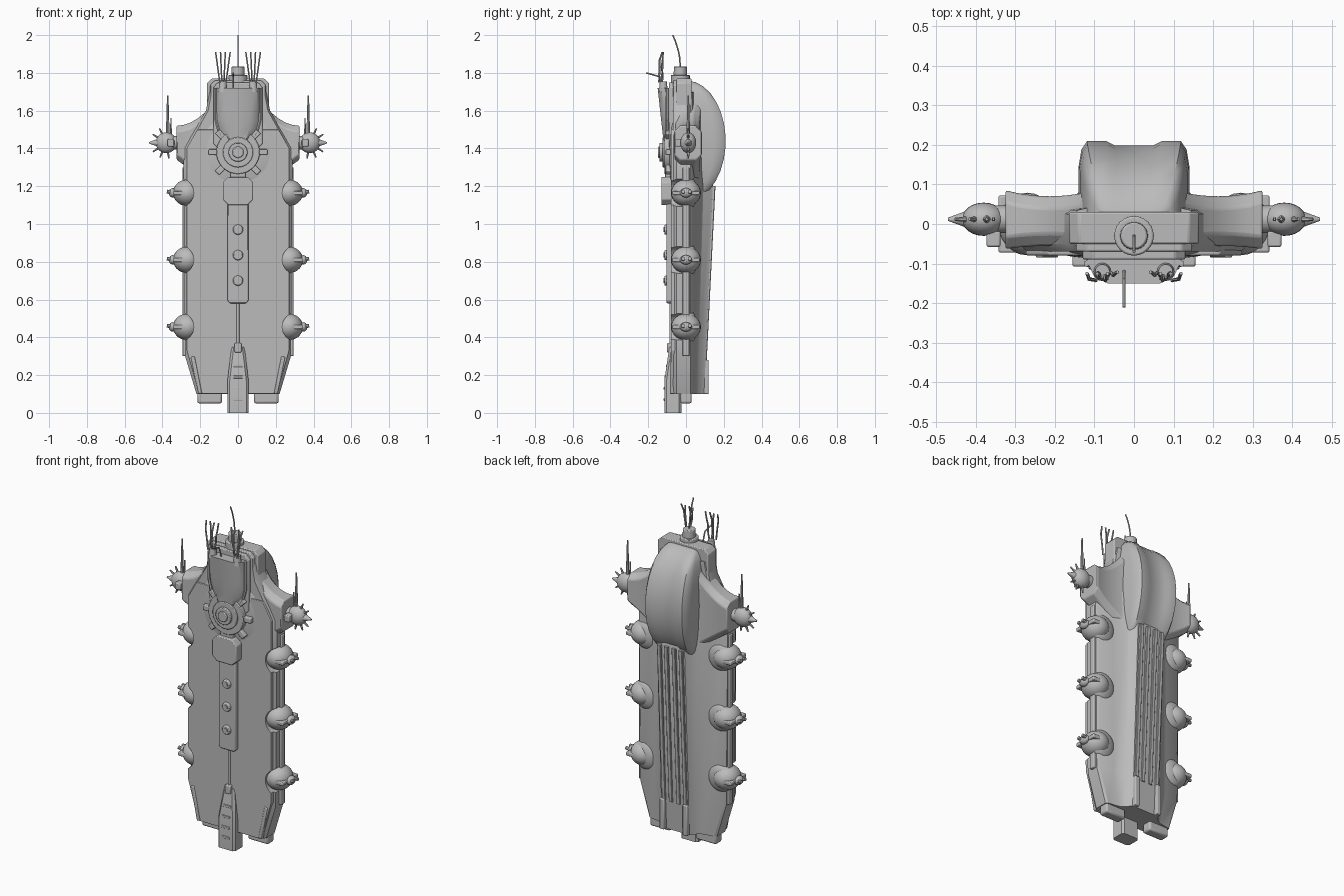
import bpy, bmesh, math, random
from mathutils import Vector, Matrix

if "Cube" in bpy.data.objects:
    bpy.data.objects.remove(bpy.data.objects["Cube"])
random.seed(4)
made = []
OUT, BACK, UP = Vector((1, 0, 0)), Vector((0, 1, 0)), Vector((0, 0, 1))
FRONT = -BACK

hull_grey = bpy.data.materials.new("hull grey")
hull_grey.use_nodes = True
grey = (.5, .5, .5, 1)
hull_grey.diffuse_color = grey
hull_grey.node_tree.nodes["Principled BSDF"].inputs["Base Color"].default_value = grey


def finish(name, bm, bevel=0):
    """Make the object; a part lying wholly on the left gets a mirrored twin."""
    bmesh.ops.recalc_face_normals(bm, faces=bm.faces)
    mesh = bpy.data.meshes.new(name)
    one_sided = min(v.co.x for v in bm.verts) > 0
    bm.to_mesh(mesh)
    bm.free()
    mesh.materials.append(hull_grey)
    part = bpy.data.objects.new(name, mesh)
    bpy.context.collection.objects.link(part)
    if bevel:
        modifier = part.modifiers.new("soft edges", "BEVEL")
        modifier.width, modifier.segments = bevel, 2
        modifier.limit_method = "ANGLE"
    if one_sided:
        part.modifiers.new("other side", "MIRROR")
    made.append(part)
    return part


def loft(name, rings, bevel=0):
    """Skin closed rings of equal point count and cap both ends."""
    bm = bmesh.new()
    loops = [[bm.verts.new(point) for point in ring] for ring in rings]
    for lower, upper in zip(loops, loops[1:]):
        for i in range(len(lower)):
            bm.faces.new((lower[i - 1], lower[i], upper[i], upper[i - 1]))
    bm.faces.new(loops[0])
    bm.faces.new(loops[-1])
    return finish(name, bm, bevel)


def symmetric(half):
    """Close a half outline across the centre plane."""
    return half + [(-x, other) for x, other in reversed(half) if x > 0]


def level(outline, z):
    return [(x, y, z) for x, y in outline]


def chamfered(left, right, low, high, cut):
    """Rectangle with its four corners cut off."""
    return [(left + cut, low), (right - cut, low), (right, low + cut), (right, high - cut),
            (right - cut, high), (left + cut, high), (left, high - cut), (left, low + cut)]


def plate(name, outline, front, back, bevel=.005):
    return loft(name, [[(x, y, z) for x, z in outline] for y in (front, back)], bevel)


def box(name, centre, size, bevel=.005, turn=0):
    bm = bmesh.new()
    place = Matrix.Translation(centre) @ Matrix.Rotation(turn, 4, "Y")
    bmesh.ops.create_cube(bm, size=1, matrix=place @ Matrix.Diagonal((*size, 1)))
    finish(name, bm, bevel)


def rod(name, start, direction, length, radius, tip=None, sides=16, bevel=0):
    """Cylinder or cone growing from a point along a direction."""
    turn = UP.rotation_difference(direction).to_matrix().to_4x4()
    middle = Vector(start) + direction.normalized() * length / 2
    bm = bmesh.new()
    bmesh.ops.create_cone(bm, cap_ends=True, segments=sides, radius1=radius,
                          radius2=radius if tip is None else tip,
                          depth=length, matrix=Matrix.Translation(middle) @ turn)
    return finish(name, bm, bevel)


def wire(name, points, radius):
    points = [Vector(point) for point in points]
    for start, end in zip(points, points[1:]):
        rod(name, start, end - start, (end - start).length, radius, sides=6)


def ball(name, centre, size):
    bm = bmesh.new()
    place = Matrix.Translation(centre) @ Matrix.Diagonal((*size, 1))
    bmesh.ops.create_uvsphere(bm, u_segments=24, v_segments=14, radius=1, matrix=place)
    finish(name, bm)


def hull_width(z):
    """Half width: tapered tail, straight flanks, narrow head."""
    return max(.15, min(.29, .19 + z * .3, .17 + (1.6 - z) * .6))


def spine_depth(z):
    """Spine deepens upward, then falls away inside the hump."""
    return max(.05, min(.09 + z * .05, (1.7 - z) * .5))


# Main hull: thin flanks, flat front, raised spine behind
hull_rings = []
for z in (.1, .3, 1.4, 1.6, 1.7):
    w, back, spine = hull_width(z), spine_depth(z), .09
    hull_rings.append(level(symmetric([
        (0, -.07), (w * .93, -.07), (w, -.05), (w, .025), (w * .95, .035), (w * .65, .045),
        (spine + .025, back * .65), (spine, back), (0, back)]), z))
hull = loft("hull", hull_rings)

# Front armour, stepped head frames and domed breast
heights = (.1, .2, .33, 1.4, 1.5)
flank = [(hull_width(z) * .94, z) for z in heights]
armour = plate("front_armour", symmetric([(0, heights[0]), *flank, (0, heights[-1])]), -.08, -.04)
for step in range(3):
    w, top, front = .13 + step * .017, 1.75 + step * .01, -.09 + step * .02
    plate("head_frame", chamfered(-w, w, 1.4, top, .025), front, front + .08)
ball("breast_dome", FRONT * .06 + UP * 1.38, (.22, .032, .21))

# Back hump, swept as a half ellipse with a shallow central groove
hump = []
for step in range(14):
    angle = math.radians(-65 + step * 11.7)
    depth, w = .21 * math.cos(angle), .14 * math.cos(angle) ** .3
    hump.append(level(symmetric([
        (0, -.04), (w, -.03), (w, depth * .7), (w * .95, depth * .9), (w * .85, depth),
        (w * .5, depth), (w * .35, depth * .95), (0, depth * .95)]),
        1.44 + .32 * math.sin(angle)))
loft("back_hump", hump)

# Spine rails, tail fins and engine outlets
for x in (.025, .07):
    rail = []
    for z in (.27, 1.2):
        back = spine_depth(z)
        rail.append(level(chamfered(x - .012, x + .012, back - .03, back + .006, .003), z))
    loft("spine_rail", rail)
box("tail_fin", (.075, .09, .19), (.03, .06, .18))
box("tail_strake", (.22, -.07, .2), (.02, .03, .2), turn=.2)
box("side_strake", (.28, 0, .8), (.03, .035, 1))
box("engine_outlet", (.15, 0, .09), (.13, .06, .08), bevel=.01)

# Shoulders flaring out of the head
shoulder = []
for step in range(7):
    t = step / 6
    root, waist = (1 - t) ** 2, (1 - 2 * t) ** 2
    section = chamfered(-.055 - waist * .008, .07 + waist * .015,
                        1.26 - root * .08 + t * t * .08, 1.52 + root * .16, .03)
    shoulder.append([(.1 + t * .225, y, z) for y, z in section])
loft("shoulder", shoulder, .006)

# Shoulder turret with nose, spikes and masts
turret = Vector((.38, .012, 1.43))
ball("shoulder_turret", turret, (.055, .042, .055))
rod("turret_neck", turret - OUT * .07, OUT, .05, .035)
rod("turret_nose", turret + OUT * .03, OUT, .06, .026, .004)
box("shoulder_lamp", turret - OUT * .025 + FRONT * .05, (.035, .04, .04))
for step in range(7):
    angle = math.radians(step * 33 - 100)
    direction = OUT * math.cos(angle) + UP * math.sin(angle)
    rod("turret_spike", turret + direction * .045, direction, .04, .008, .004, sides=6)
rod("turret_mast", turret - OUT * .008, UP, .25, .011, .004, sides=8)
rod("short_mast", turret - OUT * .025, UP, .13, .006, .003, sides=8)

# Broadside turrets in notches cut through the front edge
flat = [armour]
for step in range(3):
    turret = Vector((.27, 0, 1.165 - step * .355))
    notch = rod("notch_cutter", turret + OUT * .04 + FRONT * .02, FRONT, .1, .076, sides=32)
    notch.hide_render = True
    notch.display_type = "WIRE"
    flat.append(notch)
    for part in (hull, armour):
        cut = part.modifiers.new("turret notch", "BOOLEAN")
        cut.object, cut.solver = notch, "EXACT"
    ball("broadside_turret", turret, (.074, .079, .07))
    ball("turret_fairing", turret - OUT * .03 + BACK * .02, (.08, .04, .085))
    box("turret_band", turret + OUT * .03, (.085, .145, .022))
    ball("gun_mount", turret + OUT * .075, (.022, .032, .025))
    for y in (-.015, .02):
        rod("gun_barrel", turret + OUT * .07 + BACK * y, OUT + UP * .2, .037, .01, sides=8)

# Breast shield with an arched lower edge and raised rim
shield, rim = [], []
for z in (1.4, 1.45, 1.5, 1.55, 1.6, 1.72):
    w = .04 + .08 * math.sin(min(1, (z - 1.38) / .2) * math.pi / 2)
    front = -.115 - (z - 1.4) * .11
    shield.append(level(symmetric([
        (0, front), (w * .55, front), (w * .85, front + .02), (w, -.09), (w, -.06), (0, -.06)]), z))
    rim.append((w, -.1, z))
loft("breast_shield", shield)
wire("shield_rim", rim, .008)

# Gear wheel; teeth on the left are mirrored
hub = UP * 1.38
for name, radius, depth in (("gear_wheel", .115, .115), ("gear_ring", .08, .125),
                            ("gear_hub", .05, .14), ("gear_cap", .03, .148)):
    rod(name, hub, FRONT, depth, radius, sides=32, bevel=.004)
for step in range(5):
    angle = step * math.pi / 4
    direction = OUT * math.sin(angle) + UP * math.cos(angle)
    box("gear_tooth", hub + direction * .128 + FRONT * .09, (.032, .035, .055), turn=angle)

# Chest box, button strip and cable
plate("chest_box", chamfered(-.08, .08, 1.1, 1.25, .03), -.13, -.06)
box("chest_bracket", (0, -.08, 1.27), (.08, .06, .07))
plate("button_strip", chamfered(-.055, .055, .58, 1.13, .012), -.103, -.06)
for step in range(3):
    button = FRONT * .1 + UP * (.7 + step * .135)
    rod("button", button, FRONT, .015, .028, .024, bevel=.003)
    rod("button_cap", button, FRONT, .02, .013)
rod("keel_cable", FRONT * .08 + UP * .34, UP, .25, .008)
box("cable_socket", (0, -.085, .345), (.036, .03, .05))

# Tail keel, tapering upward, with ladder steps
keel = []
for z in (0, .17, .26, .35):
    taper = max(0, z - .17)
    w, front = .056 - taper * .12, -.115 + taper * .15
    keel.append(level(chamfered(-w, w, front, -.025, .012), z))
loft("tail_keel", keel)
for step in range(4):
    z = .07 + step * .06
    box("keel_step", (0, -.112 + max(0, z - .17) * .15, z), (.05, .012, .014), bevel=.002)

# Tower, its mast and the forward spikes
tower = FRONT * .03 + UP * 1.7
rod("tower", tower, UP, .09, .05, sides=24, bevel=.005)
rod("tower_cap", tower, UP, .135, .038, .034, sides=24, bevel=.005)
wire("tower_mast", [tower + UP * (.13 + t * .17) + FRONT * t * t * .04
                    for t in (0, .3, .5, .8, 1)], .004)
wire("forward_spike", [(-.025, -.12, 1.72), (-.025, -.14, 1.78), (-.025, -.21, 1.8)], .004)

# Antenna clusters on the shield
base = Vector((.08, -.12, 1.75))
rod("antenna_base", base - UP * .05, UP, .055, .024, .018)
for step in range(4):
    side = OUT * (step - 1.5) * .011
    wire("antenna", [base + side * (1 + joint / 3) + UP * joint * .04
                     + FRONT * random.uniform(0, .025) for joint in range(5)], .0045)

# Smooth shading with crisp edges
bpy.ops.object.select_all(action="DESELECT")
for part in made:
    part.select_set(part not in flat)
bpy.context.view_layer.objects.active = made[0]
bpy.ops.object.shade_smooth_by_angle(angle=math.radians(32))
